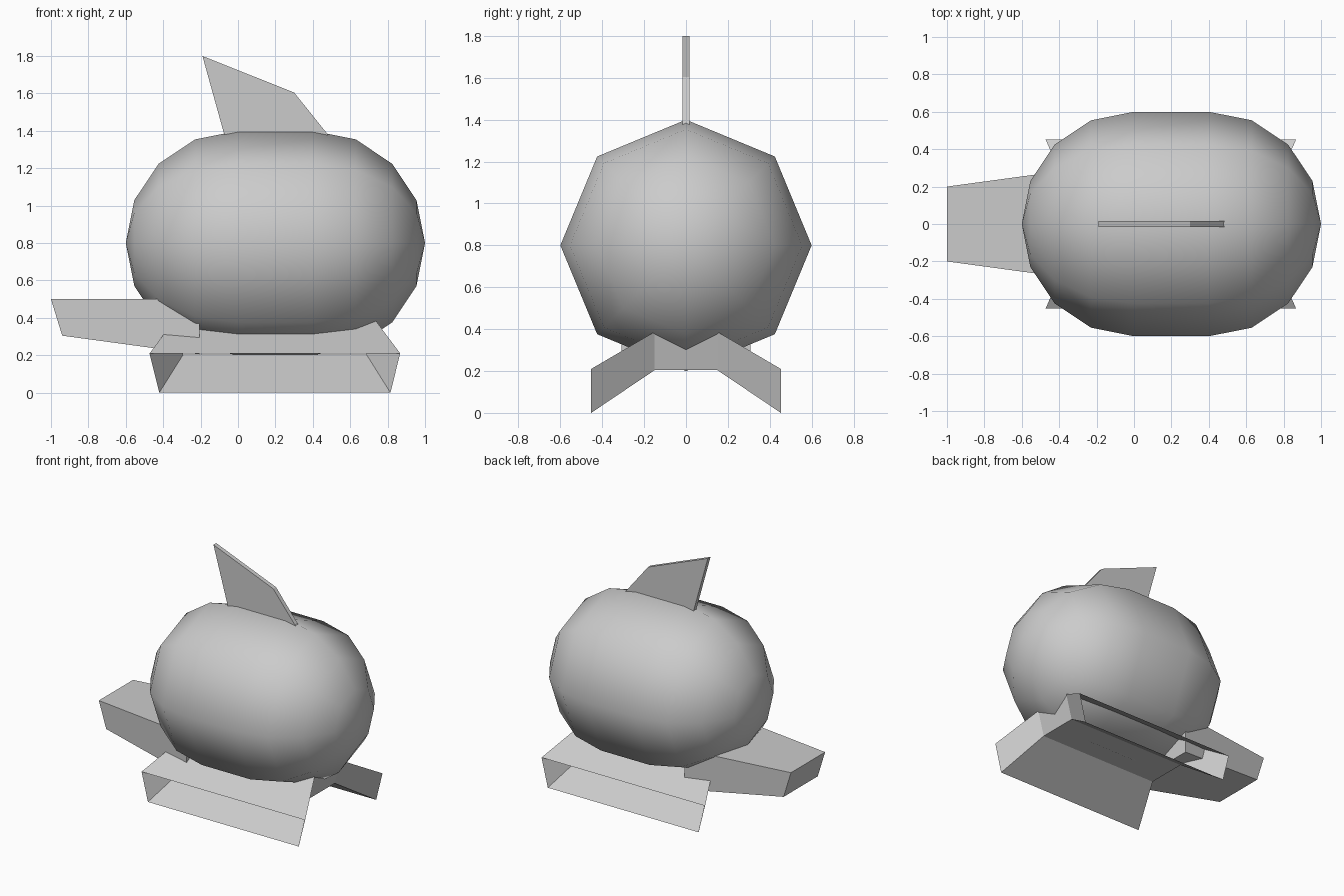
import bpy, bmesh, math

if "Cube" in bpy.data.objects:
    bpy.data.objects.remove(bpy.data.objects["Cube"])

def make_object(name, bm):
    bmesh.ops.recalc_face_normals(bm, faces=bm.faces)
    mesh = bpy.data.meshes.new(name)
    bm.to_mesh(mesh)
    bm.free()
    ob = bpy.data.objects.new(name, mesh)
    bpy.context.collection.objects.link(ob)
    return ob

def loft(name, sections, cap):
    """Skin a list of equally sized point loops, optionally capping the ends."""
    bm = bmesh.new()
    loops = [[bm.verts.new(p) for p in s] for s in sections]
    n = len(loops[0])
    for a, b in zip(loops, loops[1:]):
        for i in range(n):
            j = (i + 1) % n
            bm.faces.new((a[i], a[j], b[j], b[i]))
    if cap:
        bm.faces.new(loops[0])
        bm.faces.new(loops[-1])
    return make_object(name, bm)

# Body: eight-sided capsule along x, spun from a half profile
R, Z, LENGTH = 0.6, 0.8, 0.4
quarter = [math.radians(22.5 * i) for i in range(5)]
profile = [(-R * math.cos(a), R * math.sin(a)) for a in quarter]
profile += [(LENGTH - x, r) for x, r in reversed(profile)]
bm = bmesh.new()
pts = [bm.verts.new((x, 0, Z + r)) for x, r in profile]
edges = [bm.edges.new(pair) for pair in zip(pts, pts[1:])]
bmesh.ops.spin(bm, geom=pts + edges, cent=(0, 0, Z), axis=(1, 0, 0),
               angle=2 * math.pi, steps=8)
bmesh.ops.remove_doubles(bm, verts=bm.verts, dist=0.001)
body = make_object("body", bm)
for p in body.data.polygons:
    p.use_smooth = True

# Top fin: thin plate rooted in the body
fin = [(-0.19, 1.80), (0.30, 1.605), (0.505, 1.35), (-0.065, 1.35)]
loft("top_fin", [[(x, y, z) for x, z in fin] for y in (-0.016, 0.016)], True)

# Side skids: hollow box through the body, flaring out to open mouths
def skid_section(y, top_half, top_z, low_half, low_z):
    c = 0.197
    return [(c - top_half, y, top_z), (c + top_half, y, top_z),
            (c + low_half, y, low_z), (c - low_half, y, low_z)]

inner = (0.538, 0.387, 0.49, 0.204)
outer = (0.67, 0.21, 0.618, 0.0)
loft("side_skids", [skid_section(-0.453, *outer), skid_section(-0.15, *inner),
                    skid_section(0.15, *inner), skid_section(0.453, *outer)], False)

# Tail: tapered block leaving the lower rear
def tail_section(top_x, low_x, half, top_z, low_z):
    return [(top_x, -half, top_z), (top_x, half, top_z),
            (low_x, half, low_z), (low_x, -half, low_z)]

loft("tail", [tail_section(-1.0, -0.94, 0.2, 0.5, 0.305),
              tail_section(-0.205, -0.205, 0.308, 0.5, 0.205)], True)
